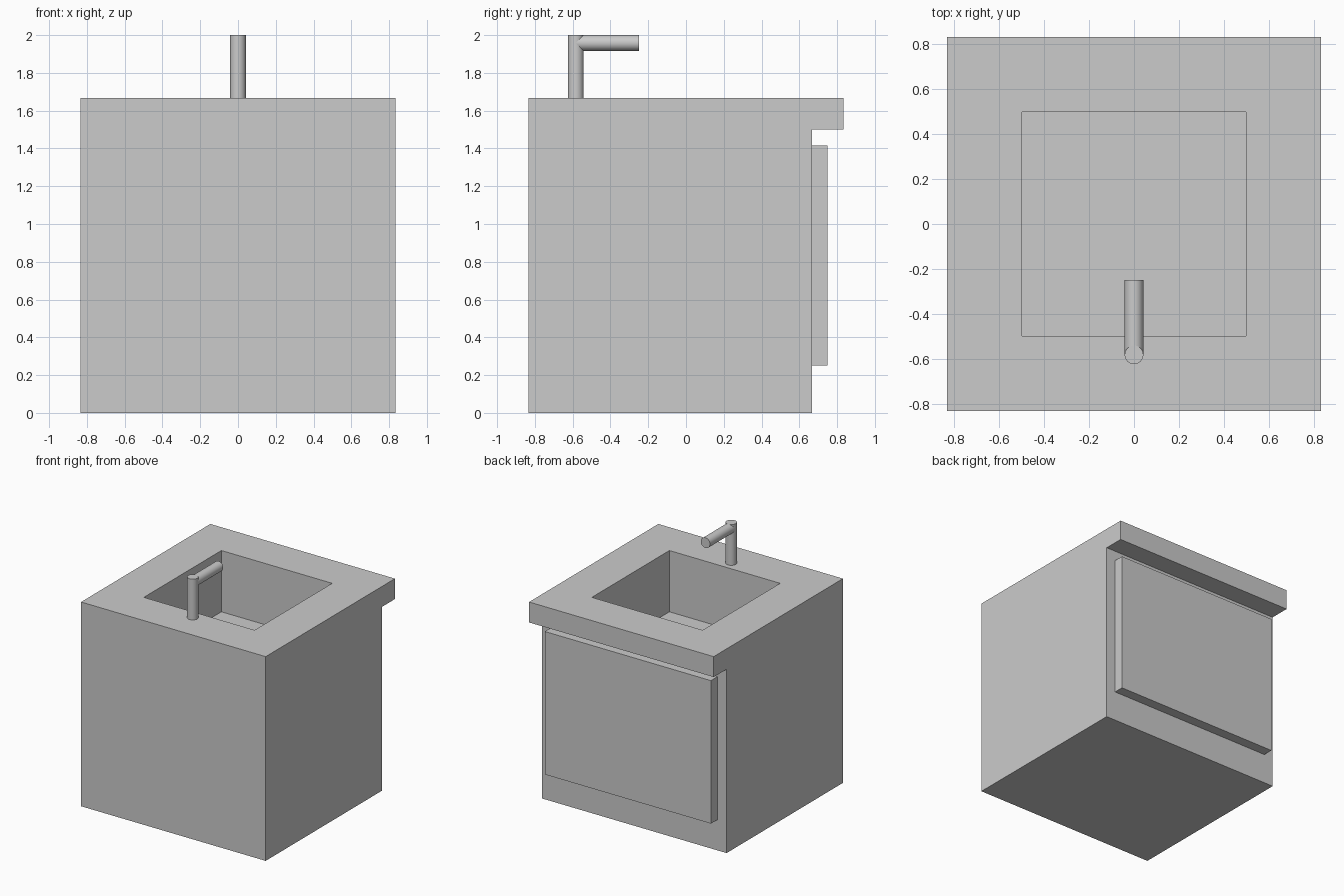
import bpy, bmesh, math
from mathutils import Vector

if "Cube" in bpy.data.objects:
    bpy.data.objects.remove(bpy.data.objects["Cube"])

U = 1 / 12  # module size the whole design is built on


def finish(bm, name):
    bmesh.ops.recalc_face_normals(bm, faces=bm.faces)
    mesh = bpy.data.meshes.new(name)
    bm.to_mesh(mesh)
    bm.free()
    obj = bpy.data.objects.new(name, mesh)
    bpy.context.collection.objects.link(obj)
    return obj


def box(name, lo, hi):
    bm = bmesh.new()
    bmesh.ops.create_cube(bm, size=1)
    lo, hi = Vector(lo), Vector(hi)
    for v in bm.verts:
        v.co = (lo + hi) / 2 + v.co * (hi - lo)
    return finish(bm, name)


def tube(name, start, end, radius):
    start, end = Vector(start), Vector(end)
    axis = end - start
    bpy.ops.mesh.primitive_cylinder_add(
        vertices=32, radius=radius, depth=axis.length, location=(start + end) / 2,
        rotation=axis.to_track_quat('Z', 'Y').to_euler())
    obj = bpy.context.object
    obj.name = name
    bpy.ops.object.shade_smooth_by_angle(angle=math.radians(40))
    return obj


# Cabinet with overhanging countertop: side profile (y, z) extruded along x
profile = [(-10, 0), (8, 0), (8, 18), (10, 18), (10, 20), (-10, 20)]
bm = bmesh.new()
side = bm.faces.new([bm.verts.new((-10 * U, y * U, z * U)) for y, z in profile])
ext = bmesh.ops.extrude_face_region(bm, geom=[side])
bmesh.ops.translate(bm, vec=(20 * U, 0, 0),
                    verts=[e for e in ext['geom'] if isinstance(e, bmesh.types.BMVert)])
bmesh.ops.recalc_face_normals(bm, faces=bm.faces)

# Square basin sunk into the countertop
top = max(bm.faces, key=lambda f: f.calc_center_median().z)
bmesh.ops.inset_region(bm, faces=[top], thickness=4 * U, use_even_offset=True)
floor = bmesh.ops.extrude_discrete_faces(bm, faces=[top])['faces'][0]
bmesh.ops.translate(bm, vec=(0, 0, -6 * U), verts=floor.verts[:])
finish(bm, "sink_cabinet")

# Door panel under the overhang
box("cabinet_door", (-9 * U, 8 * U, 3 * U), (9 * U, 9 * U, 17 * U))

# Tap: upright pipe and horizontal spout
tube("tap_upright", (0, -7 * U, 20 * U), (0, -7 * U, 24 * U), U / 2)
tube("tap_spout", (0, -7 * U, 23.5 * U), (0, -3 * U, 23.5 * U), U / 2)
